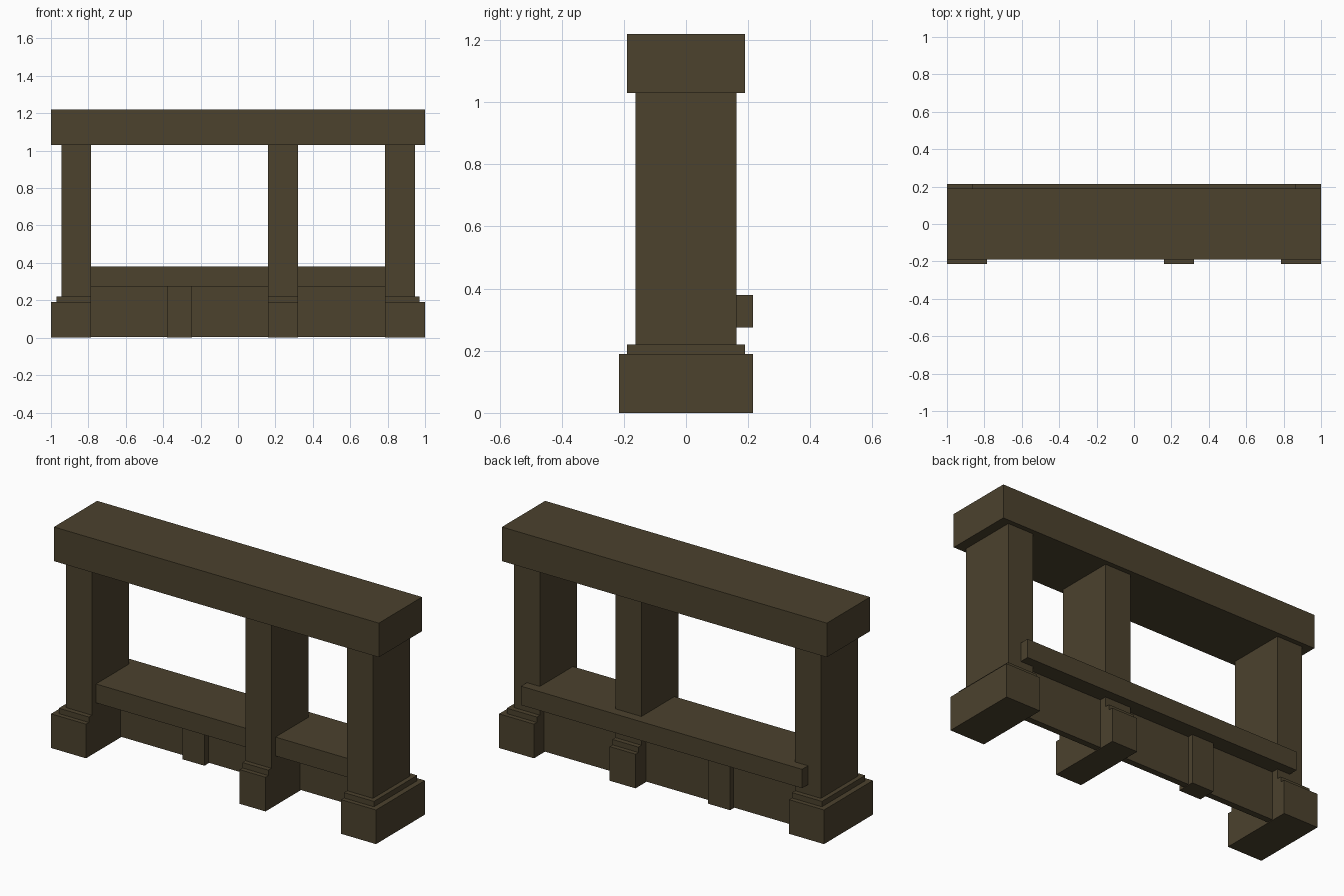
import bpy

if "Cube" in bpy.data.objects:
    bpy.data.objects.remove(bpy.data.objects["Cube"])

mat = bpy.data.materials.new("dark_olive_wood")
mat.diffuse_color = (0.072, 0.054, 0.027, 1)
mat.use_nodes = True
mat.node_tree.nodes["Principled BSDF"].inputs["Base Color"].default_value = mat.diffuse_color


def box(name, x, y, z):
    """Box spanning the given (min, max) ranges."""
    bpy.ops.mesh.primitive_cube_add(size=1, location=[(a + b) / 2 for a, b in (x, y, z)])
    ob = bpy.context.object
    ob.name = name
    ob.scale = [b - a for a, b in (x, y, z)]
    bpy.ops.object.transform_apply(location=False, rotation=False, scale=True)
    ob.data.materials.append(mat)
    return ob


# Top beam
box("top_beam", (-1, 1), (-0.19, 0.19), (1.03, 1.22))

# Columns, each with a plinth and a small step: (name, column, plinth, step) x ranges
supports = [
    ("left", (-0.945, -0.785), (-1, -0.785), (-0.97, -0.785)),
    ("middle", (0.16, 0.32), (0.16, 0.32), (0.16, 0.32)),
    ("right", (0.785, 0.945), (0.785, 1), (0.785, 0.97)),
]
for name, column, plinth, step in supports:
    box(name + "_plinth", plinth, (-0.215, 0.215), (0, 0.19))
    box(name + "_plinth_step", step, (-0.19, 0.19), (0.19, 0.22))
    box(name + "_column", column, (-0.163, 0.163), (0.22, 1.03))

# Sill running through the columns and past their back faces
box("sill", (-0.865, 0.865), (-0.127, 0.215), (0.275, 0.38))

# Thin wall under the sill with one short post
box("lower_wall", (-0.785, 0.785), (0.09, 0.125), (0.004, 0.275))
box("short_post", (-0.38, -0.245), (0.055, 0.155), (0, 0.275))
